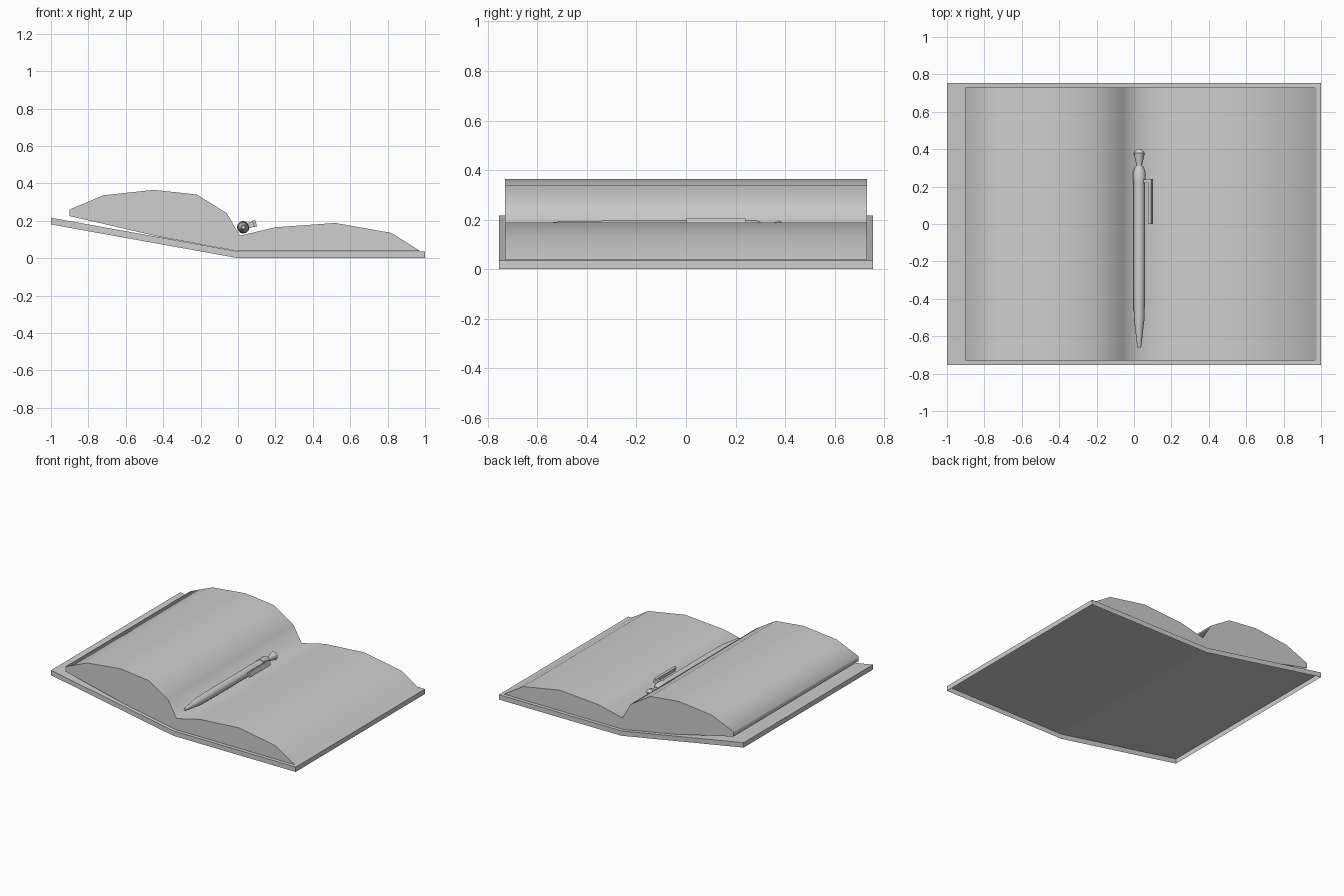
import bpy
import bmesh
import math
from mathutils import Matrix, Vector

cube = bpy.data.objects.get("Cube")
if cube:
    bpy.data.objects.remove(cube, do_unlink=True)

GREY = (0.62, 0.62, 0.62, 1)
grey = bpy.data.materials.new("plain grey")
grey.use_nodes = True
grey.diffuse_color = GREY
grey.node_tree.nodes["Principled BSDF"].inputs["Base Color"].default_value = GREY


def finish(name, bm, smooth=None):
    mesh = bpy.data.meshes.new(name)
    bm.to_mesh(mesh)
    bm.free()
    mesh.materials.append(grey)
    ob = bpy.data.objects.new(name, mesh)
    bpy.context.collection.objects.link(ob)
    if smooth:
        bpy.ops.object.select_all(action='DESELECT')
        ob.select_set(True)
        bpy.context.view_layer.objects.active = ob
        bpy.ops.object.shade_smooth_by_angle(angle=math.radians(smooth))


def loft(name, rings, smooth=None):
    """Skin a list of equally long closed rings and cap both ends."""
    bm = bmesh.new()
    loops = [[bm.verts.new(p) for p in ring] for ring in rings]
    for a, b in zip(loops, loops[1:]):
        for i in range(len(a)):
            j = (i + 1) % len(a)
            bm.faces.new((a[i], a[j], b[j], b[i]))
    bm.faces.new(loops[0])
    bm.faces.new(loops[-1])
    bmesh.ops.recalc_face_normals(bm, faces=bm.faces)
    finish(name, bm, smooth)


# Cover: bent sheet with a short wall hanging from its rim, open below
THICK = 0.036
HALF_DEPTH = 0.755
bm = bmesh.new()
spine = [(-1, 0.216), (0, THICK), (1, THICK)]
front, back = [[bm.verts.new((x, y, z)) for x, z in spine]
               for y in (-HALF_DEPTH, HALF_DEPTH)]
for i in range(2):
    bm.faces.new((front[i], front[i + 1], back[i + 1], back[i]))
rim = front + back[::-1]
foot = [bm.verts.new(v.co - Vector((0, 0, THICK))) for v in rim]
for i in range(len(rim)):
    j = (i + 1) % len(rim)
    bm.faces.new((rim[j], rim[i], foot[i], foot[j]))
finish("cover", bm)

# Pages: both halves as one block, with a soft valley in the gutter
pages = [(0, 0.037), (-0.42, 0.114), (-0.9, 0.225), (-0.9, 0.26),
         (-0.72, 0.336), (-0.45, 0.365), (-0.22, 0.34), (-0.06, 0.24),
         (0.01, 0.12), (0.2, 0.165), (0.52, 0.188), (0.82, 0.135), (0.975, 0.037)]
loft("pages", [[(x, y, z) for x, z in pages] for y in (-0.73, 0.73)], 80)

# Pen: turned body lying in the gutter
PEN = Vector((0.028, 0, 0.165))
SIDES = 12


def turned(name, profile):
    rings = []
    for y, r in profile:
        rings.append([PEN + Vector((r * math.cos(t), y, r * math.sin(t)))
                      for t in (math.tau * i / SIDES for i in range(SIDES))])
    loft(name, rings, 35)


turned("pen_body", [(-0.66, 0.01), (-0.5, 0.029), (-0.3, 0.031), (0, 0.031),
                    (0.22, 0.031), (0.22, 0.034), (0.28, 0.034), (0.31, 0.02)])
turned("pen_button", [(0.3, 0.016), (0.32, 0.016), (0.38, 0.03), (0.4, 0.012)])

# Pen clip: short bridge and a long bar, turned about the pen axis
TILT = Matrix.Translation(PEN) @ Matrix.Rotation(math.radians(-18), 4, 'Y')


def clip_part(name, centre, size):
    bm = bmesh.new()
    bmesh.ops.create_cube(bm, size=1, matrix=TILT @ Matrix.Translation(centre)
                          @ Matrix.Diagonal((*size, 1)))
    finish(name, bm)


clip_part("clip_bridge", (0.042, 0.228, 0), (0.04, 0.02, 0.03))
clip_part("clip_bar", (0.064, 0.12, 0), (0.016, 0.24, 0.036))
